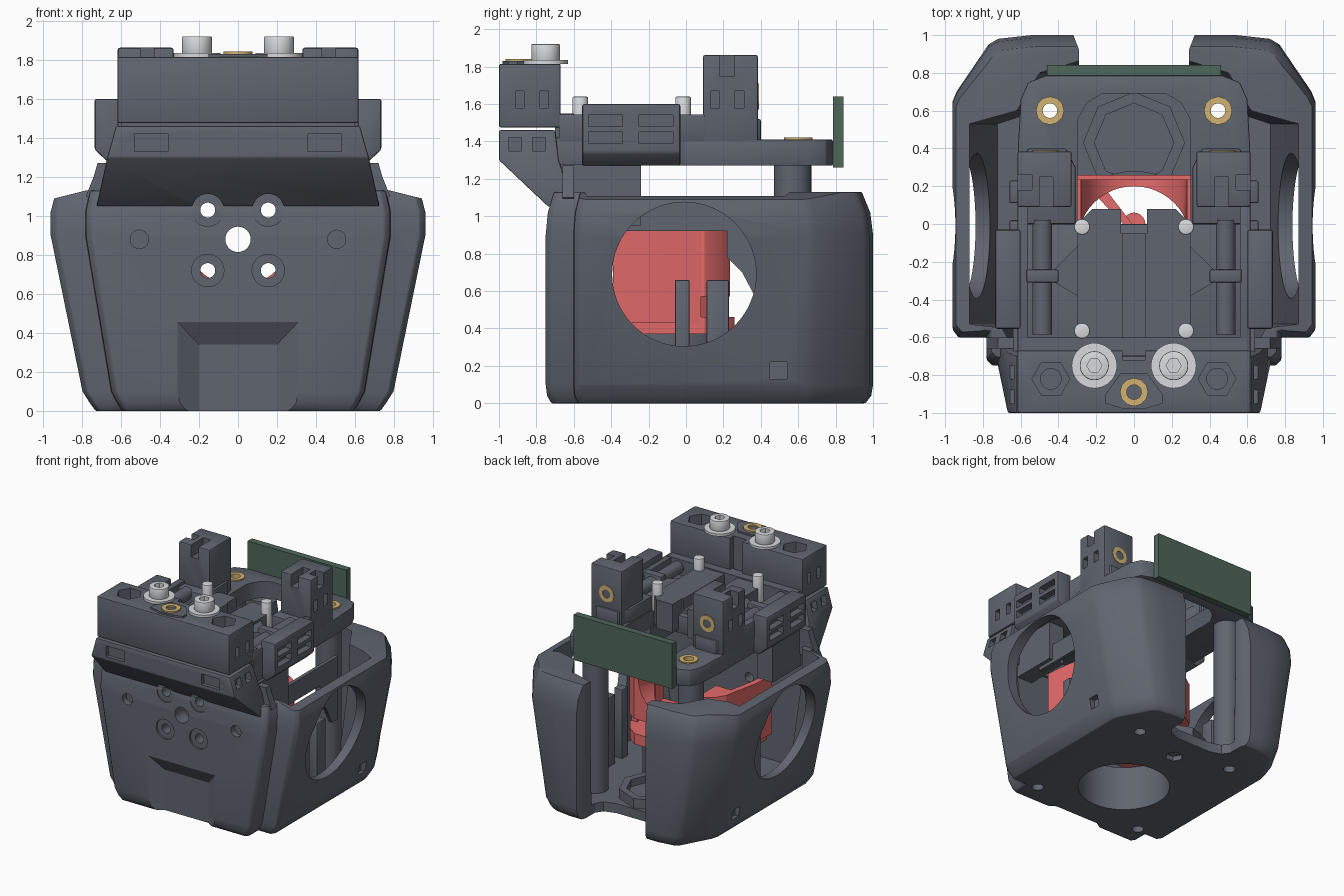
import bpy, bmesh, math

cube = bpy.data.objects.get("Cube")
if cube:
    bpy.data.objects.remove(cube, do_unlink=True)


def material(name, rgb):
    m = bpy.data.materials.new(name)
    m.use_nodes = True
    m.diffuse_color = (*rgb, 1)
    m.node_tree.nodes["Principled BSDF"].inputs["Base Color"].default_value = (*rgb, 1)
    return m


GREY = material("slate grey", (.115, .13, .16))
RED = material("coral red", (.78, .145, .145))
GREEN = material("board green", (.078, .135, .102))
GOLD = material("brass", (.64, .45, .17))
STEEL = material("steel", (.68, .7, .72))


def apply(ob, mod):
    bpy.context.view_layer.objects.active = ob
    bpy.ops.object.modifier_apply(modifier=mod.name)


def solid(name, rings, mat=GREY, mir=False, bevel=0):
    """Closed loft through rings of equal length; optionally mirrored in x."""
    bm = bmesh.new()
    for s in ((1, -1) if mir else (1,)):
        vs = [[bm.verts.new((s * x, y, z)) for x, y, z in r] for r in rings]
        n = len(vs[0])
        for a, b in zip(vs, vs[1:]):
            for i in range(n):
                bm.faces.new((a[i], a[(i + 1) % n], b[(i + 1) % n], b[i]))
        bm.faces.new(vs[0])
        bm.faces.new(vs[-1])
    bmesh.ops.recalc_face_normals(bm, faces=bm.faces)
    me = bpy.data.meshes.new(name)
    bm.to_mesh(me)
    bm.free()
    me.materials.append(mat)
    ob = bpy.data.objects.new(name, me)
    bpy.context.collection.objects.link(ob)
    if bevel:
        m = ob.modifiers.new("bevel", 'BEVEL')
        m.width, m.segments, m.limit_method = bevel, 2, 'ANGLE'
        apply(ob, m)
    return ob


def prism(name, pts, a, b, axis='z', **kw):
    put = {'x': lambda u, v, w: (w, u, v), 'y': lambda u, v, w: (u, w, v),
           'z': lambda u, v, w: (u, v, w)}[axis]
    return solid(name, [[put(u, v, w) for u, v in pts] for w in (a, b)], **kw)


def box(name, x0, x1, y0, y1, z0, z1, **kw):
    return prism(name, [(x0, y0), (x1, y0), (x1, y1), (x0, y1)], z0, z1, **kw)


def cyl(name, u, v, r, a, b, axis='z', n=32, **kw):
    pts = [(u + r * math.cos(i * math.tau / n), v + r * math.sin(i * math.tau / n)) for i in range(n)]
    return prism(name, pts, a, b, axis, **kw)


def cut(ob, *cutters):
    """Subtract cutters; the cut faces keep the colour of the part."""
    for c in cutters:
        c.data.materials[0] = ob.data.materials[0]
        m = ob.modifiers.new("cut", 'BOOLEAN')
        m.operation, m.object, m.solver = 'DIFFERENCE', c, 'EXACT'
        apply(ob, m)
        bpy.data.objects.remove(c, do_unlink=True)
    return ob


def whole(half):
    return half + [(-x, y) for x, y in reversed(half)]


def tapered(name, half, layers, **kw):
    return solid(name, [[(x * sx, y * sy, z) for x, y in whole(half)] for z, sx, sy in layers], **kw)


# Outer shell: tapered body, hollow inside, open at the top and back
shell = tapered("shell", [(.75, -.75), (.78, -.72), (.78, -.6), (.93, -.6), (.96, -.56), (.96, .65),
                          (.94, .7), (.77, .95), (.72, .98), (.54, 1)],
                [(0, .76, .96), (.04, .79, .99), (.1, .83, 1), (.9, 1, 1), (1.02, 1, .985), (1.13, .97, .94)],
                bevel=.008)
cut(shell,
    tapered("cavity", [(.66, -.62), (.7, -.55), (.87, -.53), (.87, .53), (.62, .6), (.5, .8), (.3, .86)],
            [(.08, .83, 1), (.9, 1, 1), (1.3, 1, 1)]),
    prism("rear_gap", whole([(.15, .71), (.25, .74), (.29, .8), (.29, .92), (.36, 1.1)]), -.1, 1.3),
    prism("top_slope", [(.76, 1.135), (1.1, 1.05), (1.1, 1.3), (.76, 1.3)], -.8, 1.1, 'y', mir=True),
    cyl("side_window", -.01, .69, .385, -1.2, 1.2, 'x', 64),
    cyl("floor_hole", 0, -.12, .35, -.1, .2, n=48),
    cyl("front_center_hole", 0, .88, .065, -1, -.5, 'y'),
    cyl("front_pilot", .505, .88, .047, -1, -.7, 'y', mir=True),
    cyl("floor_screw", .5, -.55, .045, -.1, .05, mir=True),
    cyl("column_screw", .445, .6, .045, -.1, .2, mir=True),
    cyl("floor_hex", 0, .48, .07, -.1, .04, n=6),
    box("side_latch", .77, 1.1, .45, .54, .13, .22, mir=True),
    solid("front_recess", [[(.34, -.77, -.1), (.34, -.77, .49), (-.34, -.77, .49), (-.34, -.77, -.1)],
                           [(.2, -.68, -.1), (.2, -.68, .34), (-.2, -.68, .34), (-.2, -.68, -.1)]]))

# Front visor that leans out above the shell
visor = solid("visor", [[(w, a, z), (w, b, z), (-w, b, z), (-w, a, z)] for z, w, a, b in
                        ((1.05, .725, -.735, -.6), (1.3, .67, -1, -.68), (1.46, .625, -1, -.7))], bevel=.008)
cut(visor, box("visor_slot", .36, .53, -1.1, -.97, 1.33, 1.42, mir=True))
for y in (-.95, -.82):
    cut(visor, box("visor_side_slot", .6, .8, y, y + .07, 1.35, 1.42, mir=True))
for part, z in ((shell, 1.03), (shell, .72), (visor, 1.03)):
    cut(part, cyl("front_counterbore", .155, z, .083, -1.1, -.735, 'y', mir=True),
        cyl("front_bore", .155, z, .038, -1.1, -.5, 'y', mir=True))
prism("shell_cheek", [(.6, 1.05), (.78, 1.1), (.76, 1.15), (.74, 1.2), (.72, 1.27), (.6, 1.27)],
      -.66, -.6, 'y', mir=True)

# Inner collar, columns, panel and posts inside the shell
cut(cyl("floor_collar", 0, -.12, .4, .06, .37, n=48), cyl("collar_bore", 0, -.12, .35, 0, .5, n=48))
cut(cyl("rear_column", .445, .57, .1, .06, 1.28, mir=True),
    cyl("column_bore", .445, .6, .04, 0, 1.4, mir=True))
cut(cyl("floor_frame", 0, .43, .27, .07, .16, n=8), cyl("frame_opening", 0, .43, .21, .1, .2, n=8),
    cyl("frame_clearance", 0, -.12, .35, 0, .3, n=48))
prism("inner_panel", [(-.4, .92), (.22, .92), (.22, .78), (.3, .7), (.38, .55), (.46, .55),
                      (.46, 1.08), (-.4, 1.08)], .58, .61, 'x')
box("cable_post", .58, .66, -.06, .02, .07, .66, mir=True, bevel=.01)
box("short_post", .58, .66, .11, .23, .07, .66, mir=True, bevel=.01)
box("neck", .5, .64, -.68, -.24, .95, 1.28, mir=True)

# Red air duct: side walls, U-shaped rear frame, base plate, fin and tip
prism("duct_wall", [(.53, -.39), (.51, -.2), (.45, .08), (.4, .08), (.46, -.2), (.48, -.39)],
      .43, .92, mat=RED, mir=True)
frame = prism("duct_frame", whole([(.45, 0), (.45, .1), (.4, .18), (.32, .235)]), .57, .92, mat=RED)
cut(frame, cyl("frame_trough", 0, .92, .28, -.3, .5, 'y', 48),
    cyl("frame_bore", 0, -.1, .3, .4, 1.1, n=48))
base = prism("duct_base", whole([(.48, -.39), (.45, .1), (.38, .2), (.3, .26)]), .37, .46, mat=RED)
cut(base, cyl("base_bore", 0, -.1, .3, .3, .6, n=48))
prism("duct_fin", [(-.22, .17), (-.14, .17), (.03, -.05), (-.01, -.05)], .43, .62, mat=RED)
cyl("duct_tip", 0, .0, .06, .37, .6, mat=RED)

# Front clamp block with screws
block = box("clamp_block", -.617, .617, -1, -.67, 1.475, 1.815, bevel=.01)
cut(block, cyl("hex_pocket", .44, -.82, .1, 1.7, 1.9, n=6, mir=True),
    cyl("hex_pocket_bore", .44, -.82, .055, 1.6, 1.9, mir=True),
    box("rear_groove", -.06, .06, -.72, -.5, 1.4, 1.9))
for y in (-.91, -.78):
    cut(block, box("nut_slot", .5, .7, y, y + .045, 1.58, 1.67, mir=True))
prism("nut_boss", whole([(.05, -.98), (.15, -.95), (.15, -.9), (.07, -.79)]), 1.8, 1.83)


def nut(name, u, v, r, a, b, axis='z'):
    cut(cyl(name, u, v, r, a, b, axis, n=12, mat=GOLD, mir=u != 0),
        cyl("nut_bore", u, v, r * .52, a - .1, b + .1, axis, n=16, mir=u != 0))


nut("front_insert", 0, -.89, .075, 1.76, 1.842)
cyl("washer", .21, -.75, .12, 1.815, 1.835, mat=STEEL, mir=True, n=40)
cut(cyl("screw_head", .21, -.75, .077, 1.83, 1.92, mat=STEEL, mir=True, bevel=.006),
    cyl("screw_socket", .21, -.75, .04, 1.86, 2, n=6, mir=True))

# Carriage bed with rod channels and centre plate
box("carriage_bed", -.615, .615, -.7, .0, 1.27, 1.42, bevel=.006)
cut(prism("center_plate", whole([(.3, -.62), (.3, .0), (.22, .08), (.07, .08), (.07, -.05)]), 1.3, 1.54),
    box("center_groove", -.06, .06, -.8, .2, 1.45, 1.7))
box("carriage_rim", .56, .617, -.68, .1, 1.4, 1.545, mir=True, bevel=.006)
box("carriage_front_step", -.6, .6, -.7, -.6, 1.4, 1.55)
cyl("rod", .485, 1.49, .052, -.585, .02, 'y', mir=True)
box("rod_clip", .4, .57, -.31, -.24, 1.4, 1.56, mir=True, bevel=.01)
prism("clip_gusset", [(.3, -.38), (.42, -.31), (.42, -.24), (.3, -.12)], 1.4, 1.52, mir=True)
for y in (-.565, -.015):
    cyl("dowel_pin", .275, y, .042, 1.4, 1.64, mat=STEEL, mir=True, bevel=.008)

# Side rail pods with paired windows
pod = solid("side_pod", [[(.6, -.555, z), (w, -.555, z), (w, -.03, z), (.6, -.03, z)] for z, w in
                         ((1.27, .66), (1.34, .735), (1.6, .735))], mir=True, bevel=.012)
for y in (-.52, -.25):
    for z in (1.39, 1.48):
        cut(pod, box("pod_window", .68, .9, y, y + .18, z, z + .06, mir=True))

# Rear yoke: U-shaped plate with bosses
yoke = prism("rear_yoke", whole([(.615, -.02), (.615, .4), (.6, .66), (.56, .75), (.47, .785)]), 1.27, 1.41,
             bevel=.008)
cut(yoke, prism("yoke_opening", whole([(.3, -.1), (.3, .55), (.25, .64), (.17, .69)]), 1, 1.6),
    cyl("yoke_bore", .445, .6, .04, 1, 1.6, mir=True))
nut("yoke_insert", .445, .6, .075, 1.36, 1.42)
prism("yoke_shoulder", [(.31, .0), (.615, .0), (.615, .3), (.56, .4), (.36, .4), (.31, .3)], 1.38, 1.52,
      mir=True, bevel=.01)

# Twin rear towers with notched tops
tower = box("tower", .33, .617, .09, .385, 1.4, 1.862, mir=True, bevel=.012)
cut(tower, box("tower_notch", .54, .7, .18, .26, 1.75, 2, mir=True),
    box("tower_cross_notch", .43, .5, .0, .25, 1.76, 2, mir=True))
for y in (.13, .26):
    cut(tower, box("tower_slot", .57, .7, y, y + .05, 1.58, 1.67, mir=True))
nut("tower_insert", .47, 1.64, .07, .35, .39, 'y')

# Rear circuit board
box("circuit_board", -.46, .46, .785, .842, 1.26, 1.64, mat=GREEN)

# Crisp edges, smooth rounds
for ob in list(bpy.context.scene.objects):
    if ob.type == 'MESH' and ob.data.materials:
        bpy.ops.object.select_all(action='DESELECT')
        ob.select_set(True)
        bpy.context.view_layer.objects.active = ob
        bpy.ops.object.shade_smooth_by_angle(angle=math.radians(30))
